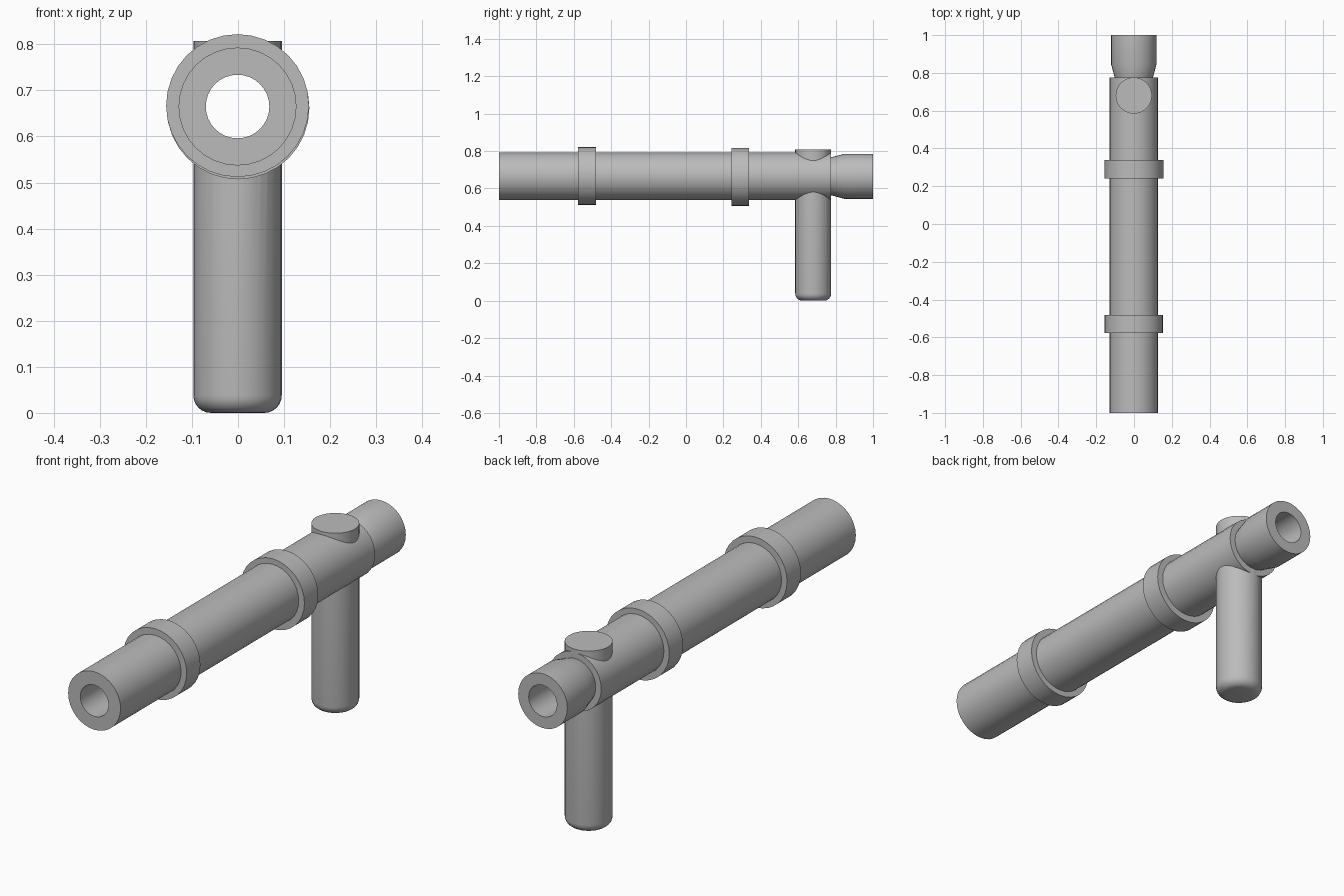
import bpy, bmesh, math
from mathutils import Matrix, Vector

cube = bpy.data.objects.get("Cube")
if cube:
    bpy.data.objects.remove(cube, do_unlink=True)

grey = bpy.data.materials.new("metal grey")
grey.use_nodes = True
colour = (0.5, 0.5, 0.5, 1)
grey.diffuse_color = colour
grey.node_tree.nodes["Principled BSDF"].inputs["Base Color"].default_value = colour

AXIS_Z = 0.665
BORE = 0.069
ALONG_Y = Matrix.Rotation(-math.pi / 2, 4, 'X')


def lathe(name, profile, centre, turn=Matrix(), sides=32):
    """Spin a closed (radius, height) profile around its own axis."""
    bm = bmesh.new()
    verts = [bm.verts.new((r, 0, h)) for r, h in profile]
    edges = [bm.edges.new((verts[i], verts[(i + 1) % len(verts)]))
             for i in range(len(verts))]
    bmesh.ops.spin(bm, geom=verts + edges, cent=(0, 0, 0), axis=(0, 0, 1),
                   angle=math.tau, steps=sides, use_merge=True)
    bmesh.ops.remove_doubles(bm, verts=bm.verts[:], dist=1e-5)
    bmesh.ops.dissolve_degenerate(bm, edges=bm.edges[:], dist=1e-5)
    # drop the wire left on the axis
    loose = [e for e in bm.edges if not e.link_faces]
    bmesh.ops.delete(bm, geom=loose, context='EDGES')
    bmesh.ops.recalc_face_normals(bm, faces=bm.faces[:])
    bm.transform(Matrix.Translation(Vector(centre)) @ turn)
    mesh = bpy.data.meshes.new(name)
    bm.to_mesh(mesh)
    bm.free()
    mesh.materials.append(grey)
    obj = bpy.data.objects.new(name, mesh)
    bpy.context.collection.objects.link(obj)
    return obj


def activate(obj):
    bpy.ops.object.select_all(action='DESELECT')
    obj.select_set(True)
    bpy.context.view_layer.objects.active = obj


# Hollow barrel and the flared tail piece behind it
barrel = lathe("barrel", [(BORE, -1), (0.128, -1), (0.128, 0.775), (0.101, 0.775),
                          (0.12, 0.845), (0.12, 1), (BORE, 1)],
               (-0.001, 0, AXIS_Z), ALONG_Y)

# Two raised collars, each very slightly off the barrel axis
collars = [lathe(name, [(0.11, -0.048), (0.155, -0.048), (0.155, 0.048), (0.11, 0.048)],
                 (x, y, AXIS_Z + dz), ALONG_Y)
           for name, x, y, dz in (("front_collar", -0.001, -0.53, 0.002),
                                  ("rear_collar", 0, 0.29, -0.003))]

# Upright handle with a rounded foot, passing through the barrel
R, ROUND, TOP = 0.096, 0.038, 0.807
foot = [(R - ROUND + ROUND * math.sin(a), ROUND - ROUND * math.cos(a))
        for a in (math.pi / 2 * i / 6 for i in range(7))]
handle = lathe("handle", [(0, 0)] + foot + [(R, TOP), (0, TOP)], (-0.001, 0.68, 0))

# Clear the bore through the handle
cutter = lathe("bore_cutter", [(0, 0.4), (BORE + 0.003, 0.4), (BORE + 0.003, 0.9), (0, 0.9)],
               (-0.001, 0, AXIS_Z), ALONG_Y)
cutter.hide_render = True
cut = handle.modifiers.new("bore", 'BOOLEAN')
cut.operation = 'DIFFERENCE'
cut.solver = 'EXACT'
cut.object = cutter
activate(handle)
bpy.ops.object.modifier_apply(modifier=cut.name)
bpy.data.objects.remove(cutter, do_unlink=True)

for part in [barrel, handle] + collars:
    activate(part)
    bpy.ops.object.shade_smooth_by_angle(angle=math.radians(35))
